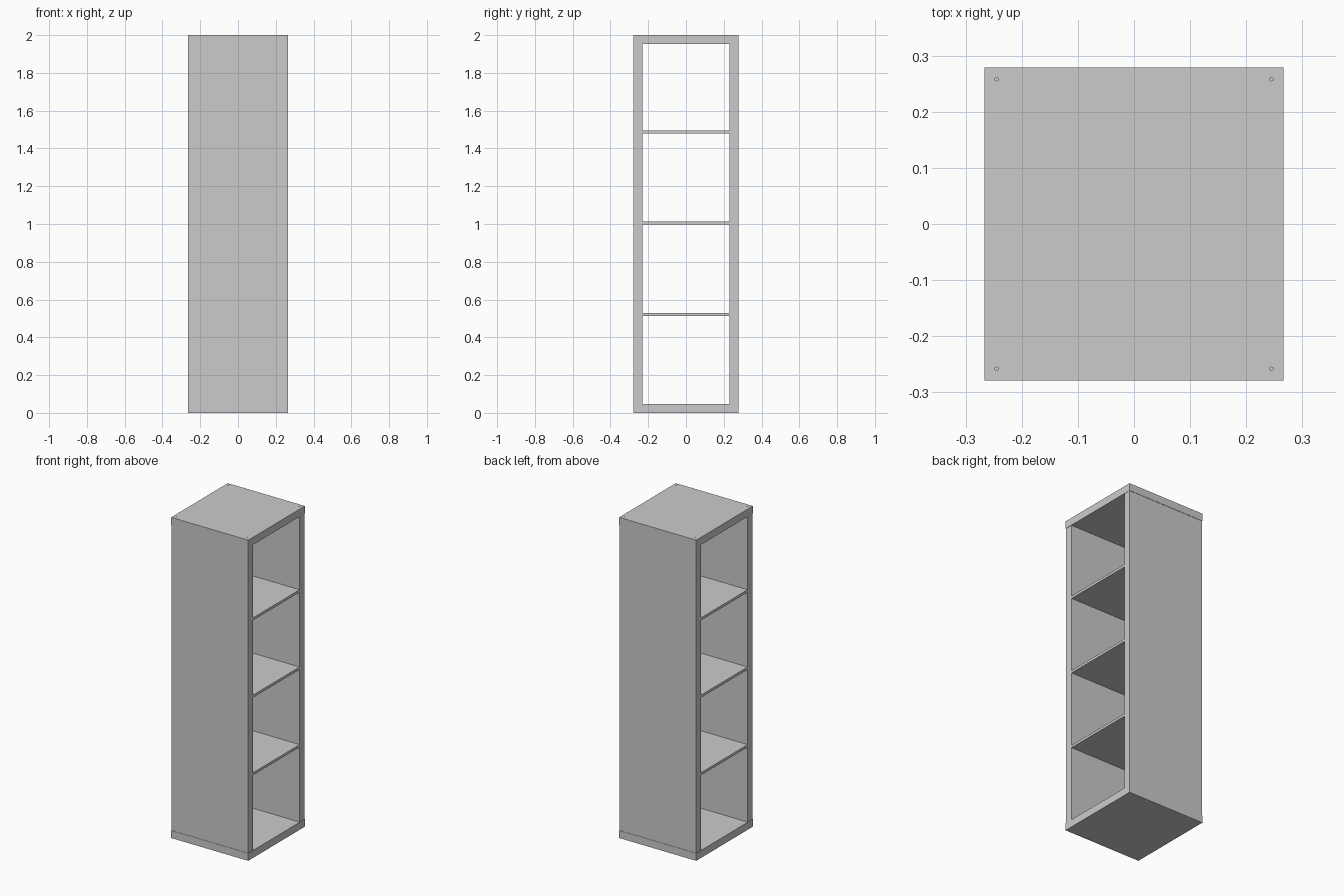
import bpy

if "Cube" in bpy.data.objects:
    bpy.data.objects.remove(bpy.data.objects["Cube"])

HX, HY, T = 0.266, 0.279, 0.047   # half width, half depth, board thickness
INSET = 0.002                     # boards sit just inside the end slabs


def box(name, size, loc):
    bpy.ops.mesh.primitive_cube_add(size=1, location=loc)
    ob = bpy.context.object
    ob.name = name
    ob.scale = size
    bpy.ops.object.transform_apply(location=False, rotation=False, scale=True)
    return ob


# Top and bottom slabs
box("bottom_slab", (2 * HX, 2 * HY, T), (0, 0, T / 2))
top = box("top_slab", (2 * HX, 2 * HY, T), (0, 0, 2 - T / 2))

# Front and back panels; the other two sides are open
for name, s in (("front_panel", -1), ("back_panel", 1)):
    box(name, (2 * (HX - INSET), T, 2 - 2 * T), (0, s * (HY - INSET - T / 2), 1))

# Three thin shelves
for i, z in enumerate((0.522, 1.006, 1.488)):
    box(f"shelf_{i + 1}", (2 * (HX - INSET), 2 * (HY - INSET - T), 0.016), (0, 0, z))

# Small screw holes in the corners of the top slab
for sx in (-1, 1):
    for sy in (-1, 1):
        bpy.ops.mesh.primitive_cylinder_add(
            vertices=16, radius=0.003, depth=0.02,
            location=(sx * 0.245, sy * 0.258, 2))
        cutter = bpy.context.object
        cutter.name = "screw_hole_cutter"
        mod = top.modifiers.new("screw_hole", 'BOOLEAN')
        mod.operation = 'DIFFERENCE'
        mod.solver = 'EXACT'
        mod.object = cutter
        cutter.hide_render = True
        cutter.display_type = 'WIRE'
